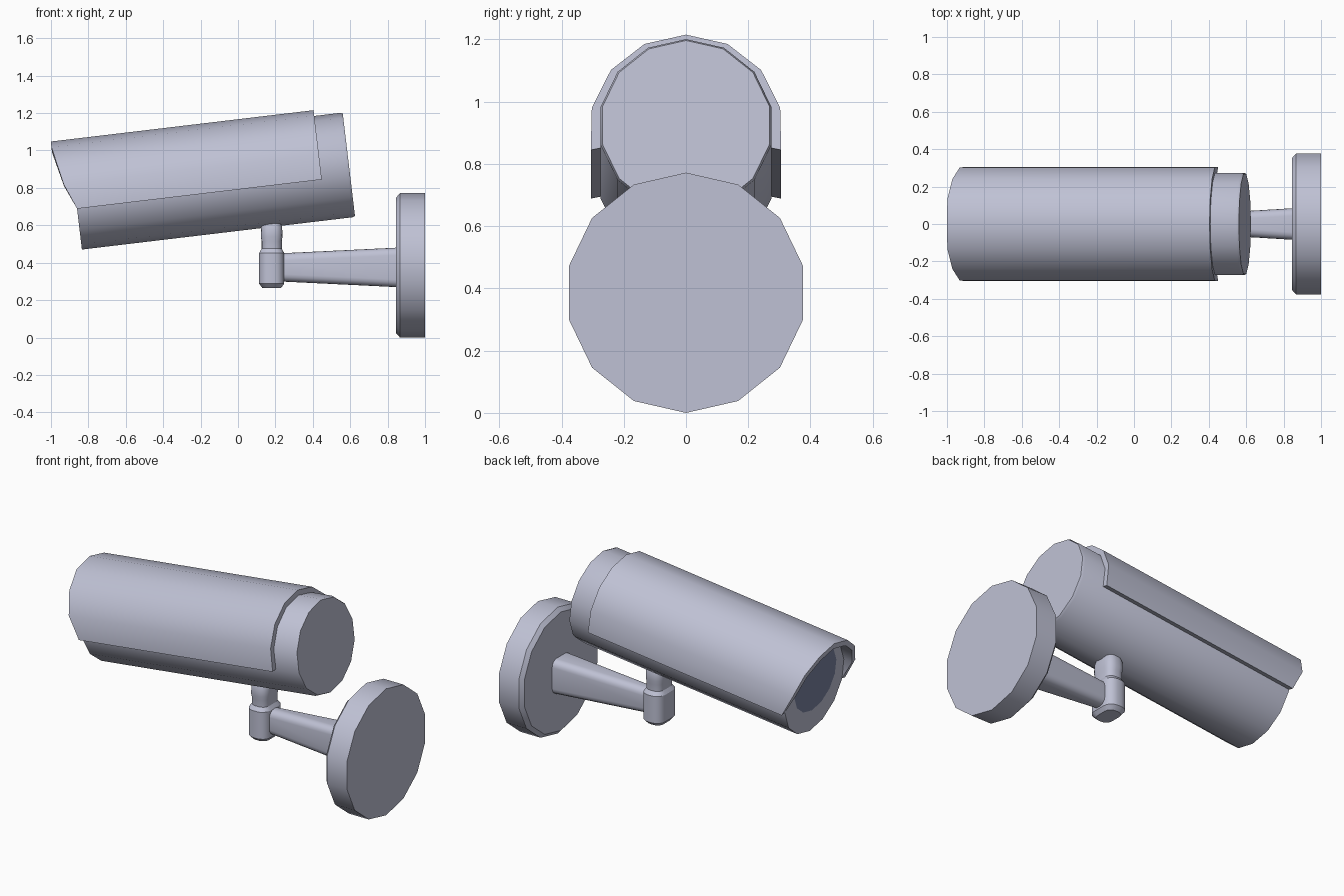
import bpy, bmesh
from math import sin, cos, pi, radians
from mathutils import Matrix, Vector

cube = bpy.data.objects.get("Cube")
if cube:
    bpy.data.objects.remove(cube, do_unlink=True)

SIDES = 14
TILT = Matrix.Rotation(radians(-6.8), 4, 'Y')
AXIS_HEIGHT = 0.847         # housing axis in the tilted frame


def material(name, rgb):
    m = bpy.data.materials.new(name)
    m.use_nodes = True
    m.diffuse_color = (*rgb, 1)
    m.node_tree.nodes["Principled BSDF"].inputs["Base Color"].default_value = (*rgb, 1)
    return m


GREY = material("pale_grey", (0.52, 0.535, 0.66))
DARK = material("lens_dark", (0.19, 0.22, 0.35))


def loft(name, rings, matrix=Matrix(), start_material=0):
    """Skin closed rings into a capped solid; the first cap may be coloured."""
    bm = bmesh.new()
    loops = [[bm.verts.new(p) for p in ring] for ring in rings]
    for a, b in zip(loops, loops[1:]):
        for i in range(len(a)):
            j = (i + 1) % len(a)
            bm.faces.new((a[i], a[j], b[j], b[i]))
    bm.faces.new(loops[0]).material_index = start_material
    bm.faces.new(loops[-1])
    bmesh.ops.recalc_face_normals(bm, faces=bm.faces)
    bm.transform(matrix)
    mesh = bpy.data.meshes.new(name)
    bm.to_mesh(mesh)
    bm.free()
    mesh.materials.append(GREY)
    if start_material:
        mesh.materials.append(DARK)
    obj = bpy.data.objects.new(name, mesh)
    bpy.context.collection.objects.link(obj)
    bpy.ops.object.select_all(action='DESELECT')
    obj.select_set(True)
    bpy.context.view_layer.objects.active = obj
    bpy.ops.object.shade_smooth_by_angle(angle=radians(27))


def on_circle(x, r, angle, z):
    return Vector((x, r * sin(angle), z + r * cos(angle)))


def disc_ring(x, r, z):
    return [on_circle(x, r, 2 * pi * i / SIDES, z) for i in range(SIDES)]


def rounded_rect(a, b, corner):
    """Rounded rectangle of half sizes a and b as 2D points."""
    points = []
    for k, (sx, sy) in enumerate(((1, 1), (-1, 1), (-1, -1), (1, -1))):
        for step in range(5):
            t = (k + step / 4) * pi / 2
            points.append((sx * (a - corner) + corner * cos(t),
                           sy * (b - corner) + corner * sin(t)))
    return points


# Wall plate with a bevelled front rim
loft("wall_plate", [disc_ring(x, r, 0.386) for x, r in
                    ((0.845, 0.362), (0.866, 0.386), (1.0, 0.386))])

# Tapered arm from the plate to the joint
loft("arm", [[(x, p, 0.375 + q) for p, q in rounded_rect(a, b, 0.04)]
             for x, a, b in ((0.2, 0.045, 0.074), (0.86, 0.085, 0.106))])


# Swivel joint: lower block and upper pin, both deeper than wide
def block(name, levels):
    loft(name, [[(0.18 + p, q, z) for p, q in rounded_rect(a, a * 1.4, a * 0.8)]
                for z, a in levels])


block("joint_block", ((0.265, 0.05), (0.288, 0.067), (0.452, 0.067), (0.482, 0.05)))
block("joint_pin", ((0.45, 0.054), (0.515, 0.054), (0.54, 0.058),
                    (0.59, 0.056), (0.61, 0.05), (0.66, 0.05)))

# Camera housing, its front cap is the lens window set above centre
loft("housing", [disc_ring(x, r, AXIS_HEIGHT + rise) for x, r, rise in
                 ((-0.773, 0.2, 0.05), (-0.773, 0.281, 0),
                  (0.684, 0.281, 0), (0.698, 0.275, 0))],
     TILT, start_material=1)

# Sun shield wrapped over the housing, with a curved front brim
brim = (-0.87, -0.87, -0.853, -0.828, -0.773)
shield = []
for i in range(-4, 5):
    angle = 2 * pi * i / SIDES * 0.985
    shield.append([on_circle(x, r, angle, AXIS_HEIGHT) for x, r in
                   ((brim[abs(i)], 0.312), (0.545, 0.312),
                    (0.545, 0.28), (brim[abs(i)], 0.28))])
loft("sun_shield", shield, TILT)
